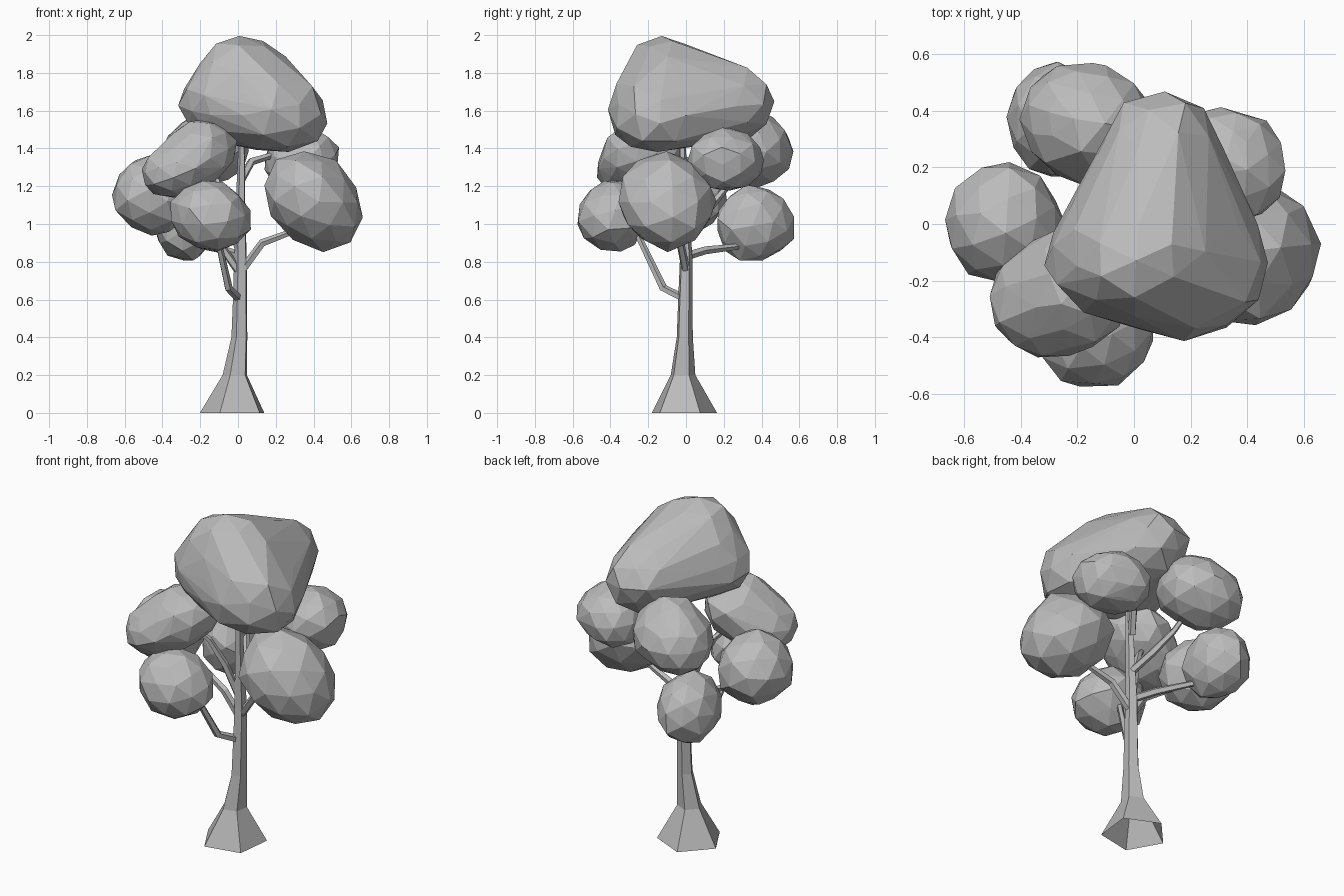
import bpy, bmesh, random
from math import cos, sin, tau, radians
from mathutils import Vector, Matrix, Euler

cube = bpy.data.objects.get("Cube")
if cube:
    bpy.data.objects.remove(cube)

random.seed(7)

grey = bpy.data.materials.new("plain_grey")
grey.use_nodes = True
grey.diffuse_color = (0.5, 0.5, 0.5, 1)
grey.node_tree.nodes["Principled BSDF"].inputs["Base Color"].default_value = (0.5, 0.5, 0.5, 1)


def finish(bm, name):
    bmesh.ops.recalc_face_normals(bm, faces=bm.faces)
    mesh = bpy.data.meshes.new(name)
    bm.to_mesh(mesh)
    bm.free()
    mesh.materials.append(grey)
    obj = bpy.data.objects.new(name, mesh)
    bpy.context.collection.objects.link(obj)
    return obj


def tube(name, points, radii, level=False):
    """Five-sided tapering tube, open at its root; level keeps every ring horizontal."""
    bm = bmesh.new()
    pts = [Vector(p) for p in points]
    sides = 5
    rings = []
    for i, (p, r) in enumerate(zip(pts, radii)):
        along = pts[min(i + 1, len(pts) - 1)] - pts[max(i - 1, 0)]
        turn = Matrix.Identity(3) if level else along.to_track_quat('Z', 'Y').to_matrix()
        rings.append([bm.verts.new(p + turn @ Vector((r * cos(a), r * sin(a), 0)))
                      for a in (tau * (k + 0.41) / sides for k in range(sides))])
    for low, high in zip(rings, rings[1:]):
        for k in range(sides):
            n = (k + 1) % sides
            bm.faces.new((low[k], low[n], high[n], high[k]))
    bm.faces.new(rings[-1])
    return finish(bm, name)


def clump(name, *lobes):
    """Leaf mass: one faceted skin around rough lobes (centre, radii, tilt about y)."""
    bm = bmesh.new()
    for centre, radii, tilt in lobes:
        spin = Euler([random.uniform(0, tau) for _ in range(3)]).to_matrix()
        lean = Euler((0, radians(tilt), 0)).to_matrix()
        for v in bmesh.ops.create_icosphere(bm, subdivisions=2, radius=1)["verts"]:
            p = spin @ v.co * random.uniform(0.93, 1.05)
            p = lean @ Vector([a * b for a, b in zip(p, radii)])
            v.co = p + Vector(centre)
    bmesh.ops.delete(bm, geom=bm.edges[:], context='EDGES_FACES')
    bmesh.ops.convex_hull(bm, input=bm.verts[:])
    bmesh.ops.delete(bm, geom=[v for v in bm.verts if not v.link_faces], context='VERTS')
    return finish(bm, name)


# Trunk with flared foot
tube("trunk",
     [(-0.02, -0.015, 0), (-0.013, -0.018, 0.2), (0.01, -0.008, 0.4), (0.013, -0.005, 0.6),
      (0.015, 0, 0.8), (0.015, -0.01, 1.1), (0.02, -0.02, 1.45)],
     [0.183, 0.069, 0.045, 0.04, 0.036, 0.027, 0.017], level=True)

# Branches, each with an elbow and ending inside its leaf mass
branches = {
    "front_low_branch": [(0.01, 0, 0.6), (-0.05, -0.12, 0.66), (-0.11, -0.25, 0.93), (-0.14, -0.34, 1.04)],
    "right_low_branch": [(0.02, 0, 0.75), (0.13, -0.03, 0.9), (0.29, -0.05, 0.96), (0.38, -0.08, 1.08)],
    "back_low_branch": [(0.01, 0, 0.83), (-0.07, 0.1, 0.86), (-0.19, 0.27, 0.88), (-0.26, 0.34, 0.97)],
    "left_branch": [(0.01, 0, 0.74), (-0.08, -0.01, 0.87), (-0.25, 0, 0.98), (-0.42, 0, 1.1)],
    "front_high_branch": [(0.01, 0, 0.85), (-0.05, -0.05, 1.05), (-0.12, -0.1, 1.2), (-0.24, -0.18, 1.33)],
    "back_right_branch": [(0.015, 0, 1.23), (0.07, 0.08, 1.33), (0.17, 0.14, 1.36), (0.3, 0.2, 1.38)],
    "back_high_branch": [(0.015, 0, 1.0), (-0.03, 0.12, 1.08), (-0.1, 0.22, 1.2), (-0.16, 0.33, 1.36)],
}
for name, path in branches.items():
    tube(name, path, [0.023, 0.022, 0.017, 0.01])

# Crown: a tall front mass running into a lower rear one, under a single skin
clump("top_leaves",
      ((0.16, -0.15, 1.6), (0.33, 0.27, 0.235), 8),
      ((0.02, -0.12, 1.74), (0.27, 0.22, 0.26), 0),
      ((-0.07, -0.12, 1.64), (0.24, 0.22, 0.2), 0),
      ((0.1, 0.19, 1.64), (0.24, 0.28, 0.21), 10))

# Smaller leaf masses around the trunk
clump("front_left_leaves",
      ((-0.2, -0.22, 1.38), (0.2, 0.22, 0.17), -15),
      ((-0.32, -0.27, 1.28), (0.2, 0.21, 0.15), -10))
clump("left_leaves", ((-0.455, 0.0, 1.15), (0.212, 0.213, 0.212), 0))
clump("front_leaves", ((-0.148, -0.39, 1.045), (0.22, 0.195, 0.192), 10))
clump("right_leaves",
      ((0.4, -0.1, 1.12), (0.29, 0.27, 0.235), 42))
clump("back_right_leaves",
      ((0.37, 0.2, 1.34), (0.17, 0.19, 0.17), 0),
      ((0.3, 0.23, 1.34), (0.17, 0.19, 0.165), 0))
clump("back_high_leaves",
      ((-0.13, 0.345, 1.41), (0.2, 0.21, 0.2), 0),
      ((-0.21, 0.37, 1.38), (0.2, 0.2, 0.18), 0))
clump("back_low_leaves", ((-0.28, 0.365, 1.0), (0.17, 0.213, 0.207), 0))
